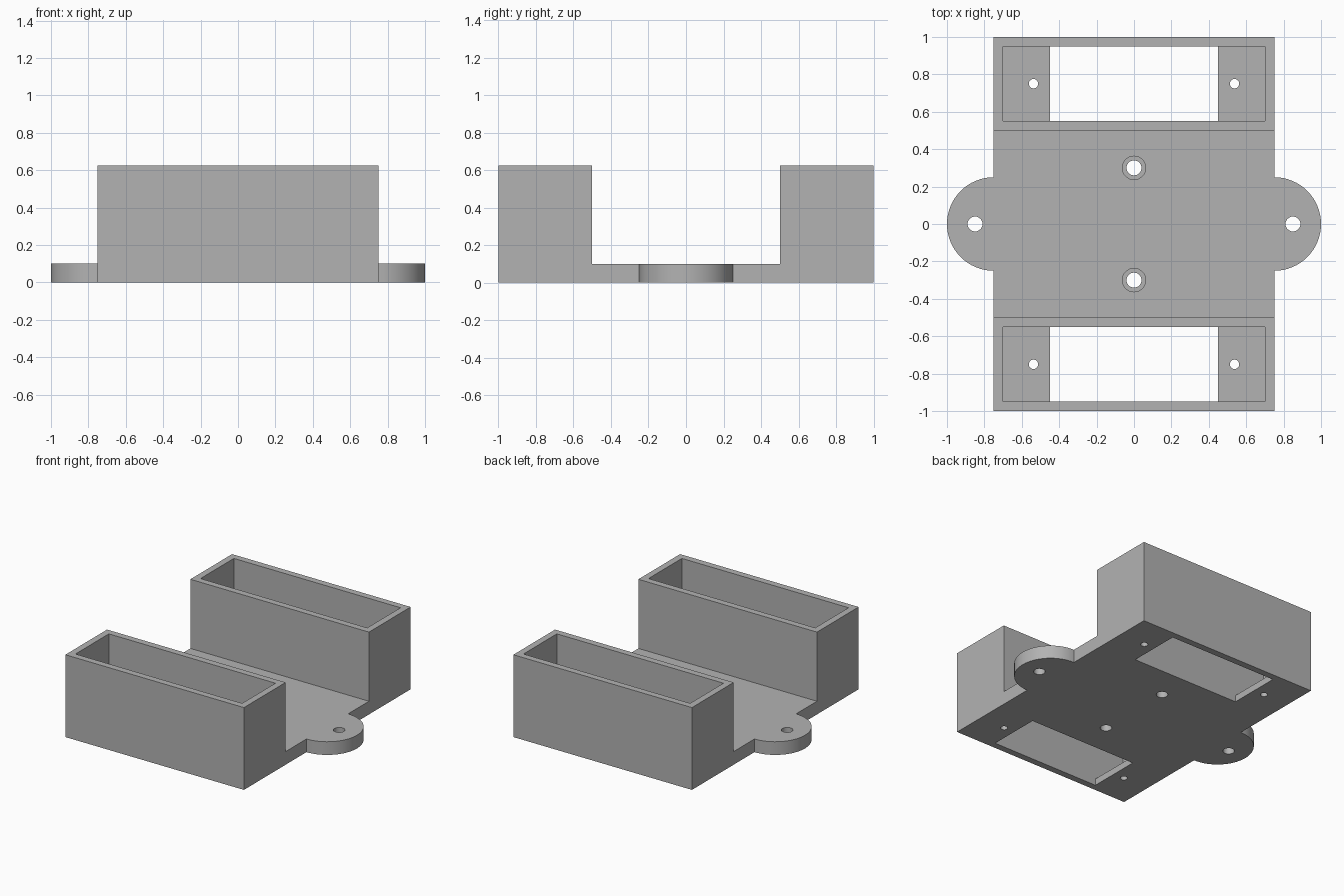
import bpy
import bmesh
from math import radians
from mathutils import Matrix

cube = bpy.data.objects.get("Cube")
if cube:
    bpy.data.objects.remove(cube, do_unlink=True)

# Main dimensions
HALF_W, HALF_D = 0.75, 1.0
HEIGHT, BASE, FLOOR, WALL = 0.625, 0.1, 0.05, 0.05
BOX_IN = 0.5
BOX_MID = (BOX_IN + HALF_D) / 2
BORE = 0.04

grey = bpy.data.materials.new("plain_grey")
grey.use_nodes = True
GREY = (0.45, 0.45, 0.45, 1)
grey.diffuse_color = GREY
grey.node_tree.nodes["Principled BSDF"].inputs["Base Color"].default_value = GREY


def make_object(name, bm):
    bmesh.ops.recalc_face_normals(bm, faces=bm.faces)
    mesh = bpy.data.meshes.new(name)
    bm.to_mesh(mesh)
    bm.free()
    mesh.materials.append(grey)
    obj = bpy.data.objects.new(name, mesh)
    bpy.context.collection.objects.link(obj)
    return obj


def block(name, x, y, width, depth, z0, z1):
    bm = bmesh.new()
    place = Matrix.Translation((x, y, (z0 + z1) / 2)) @ Matrix.Diagonal((width, depth, z1 - z0, 1))
    bmesh.ops.create_cube(bm, size=1, matrix=place)
    return make_object(name, bm)


def cylinder(name, x, y, radius, z0, z1, sides=32):
    bm = bmesh.new()
    bmesh.ops.create_cone(bm, cap_ends=True, segments=sides, radius1=radius, radius2=radius,
                          depth=z1 - z0, matrix=Matrix.Translation((x, y, (z0 + z1) / 2)))
    return make_object(name, bm)


def combine(target, tool, operation):
    tool.hide_render = True
    mod = target.modifiers.new(operation.lower(), "BOOLEAN")
    mod.operation, mod.solver, mod.object = operation, "EXACT", tool
    bpy.context.view_layer.objects.active = target
    bpy.ops.object.modifier_apply(modifier=mod.name)
    bpy.data.objects.remove(tool, do_unlink=True)


# Body: U-shaped side profile extruded across the width
profile = [(-HALF_D, 0), (HALF_D, 0), (HALF_D, HEIGHT), (BOX_IN, HEIGHT), (BOX_IN, BASE),
           (-BOX_IN, BASE), (-BOX_IN, HEIGHT), (-HALF_D, HEIGHT)]
bm = bmesh.new()
side = bm.faces.new([bm.verts.new((-HALF_W, y, z)) for y, z in profile])
swept = bmesh.ops.extrude_face_region(bm, geom=[side])["geom"]
bmesh.ops.translate(bm, vec=(2 * HALF_W, 0, 0),
                    verts=[v for v in swept if isinstance(v, bmesh.types.BMVert)])
holder = make_object("twin_box_holder", bm)

for s in (-1, 1):
    # Rounded mounting ear with its bolt hole
    combine(holder, cylinder("ear", s * HALF_W, 0, 0.25, 0, BASE, 64), "UNION")
    combine(holder, cylinder("ear_hole", s * 0.85, 0, BORE, -0.1, 0.2), "DIFFERENCE")
    # Open-topped box with a window through its floor
    combine(holder, block("cavity", 0, s * BOX_MID, 2 * (HALF_W - WALL), 0.4, FLOOR, 1), "DIFFERENCE")
    combine(holder, block("window", 0, s * BOX_MID, 0.9, 0.4, -0.1, 0.2), "DIFFERENCE")
    for t in (-1, 1):
        combine(holder, cylinder("screw_hole", t * 0.5375, s * BOX_MID, 0.025, -0.1, 0.2), "DIFFERENCE")
    # Counterbored hole in the base plate
    combine(holder, cylinder("plate_hole", 0, s * 0.3, BORE, -0.1, 0.2), "DIFFERENCE")
    combine(holder, cylinder("counterbore", 0, s * 0.3, 0.0625, FLOOR, 0.2), "DIFFERENCE")

# Smooth curves, crisp corners
bpy.ops.object.select_all(action="DESELECT")
holder.select_set(True)
bpy.context.view_layer.objects.active = holder
bpy.ops.object.shade_smooth_by_angle(angle=radians(30))
